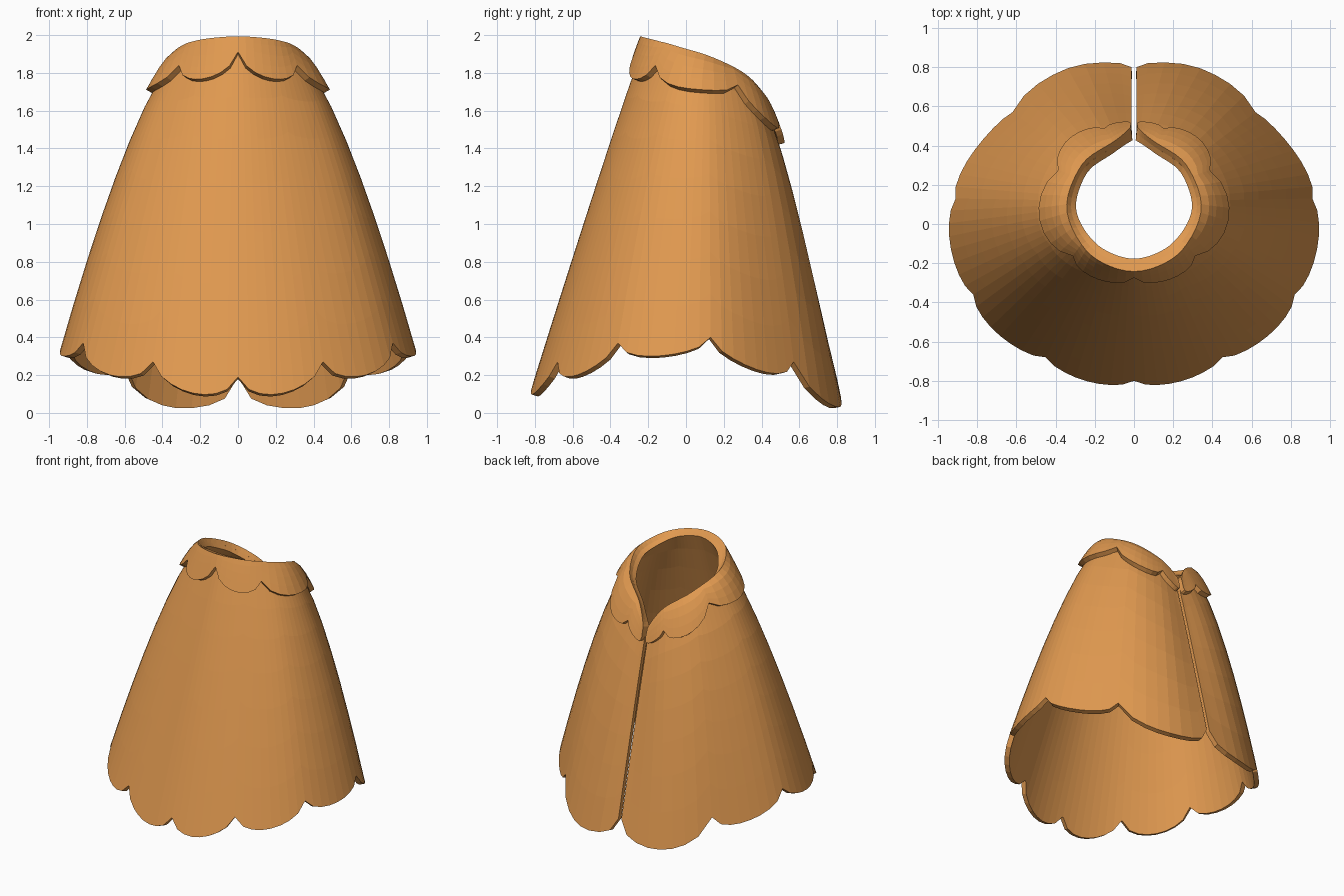
import bpy
import bmesh
from mathutils import Vector

cube = bpy.data.objects.get("Cube")
if cube:
    bpy.data.objects.remove(cube, do_unlink=True)

cloth = bpy.data.materials.new("tan_cloth")
colour = (0.75, 0.32, 0.08, 1)
cloth.diffuse_color = colour
cloth.use_nodes = True
cloth.node_tree.nodes["Principled BSDF"].inputs["Base Color"].default_value = colour

# Left half from front centre to back slit: neck point, hem point, flare power
COLUMNS = [
    ((0, -.21, 1.98), (0, -.80, .19), .95),
    ((.18, -.15, 1.96), (.45, -.68, .27), .90),
    ((.29, -.02, 1.91), (.82, -.36, .37), .75),
    ((.32, .12, 1.86), (.91, .13, .40), .70),
    ((.25, .29, 1.77), (.62, .57, .27), .64),
    ((.11, .39, 1.66), (.32, .76, .22), .72),
    ((.012, .46, 1.52), (.012, .80, .18), .95),
]


def column(i):
    if i < 0:
        t, h, p = COLUMNS[-i]
        return Vector((-t[0], t[1], t[2])), Vector((-h[0], h[1], h[2])), p
    t, h, p = COLUMNS[min(i, len(COLUMNS) - 1)]
    return Vector(t), Vector(h), p


def spline(a, b, c, d, t):
    return 0.5 * (2 * b + (c - a) * t + (2 * a - 5 * b + 4 * c - d) * t ** 2
                  + (3 * b - a - 3 * c + d) * t ** 3)


def surface(u, v):
    """Point around the body (u) and down from neck to hem (v)."""
    i = min(int(u), len(COLUMNS) - 2)
    cols = [column(i + k) for k in (-1, 0, 1, 2)]
    top, hem, power = (spline(*[c[k] for c in cols], u - i) for k in range(3))
    flare = v ** power
    p = top + (hem - top) * flare
    p.z = top.z + (hem.z - top.z) * v
    p.x = max(p.x, 0)
    return p


def sheet(name, scallops, rows, segments, thickness, offset):
    """Scalloped cloth: each scallop is (u0, u1, v0, v1, depth)."""
    stations = []
    for n, (u0, u1, v0, v1, depth) in enumerate(scallops):
        for k in range(0 if n == 0 else 1, segments + 1):
            f = k / segments
            bulge = max(0, 1 - (2 * f - 1) ** 2) ** 0.65
            stations.append((u0 + (u1 - u0) * f, v0 + (v1 - v0) * f + depth * bulge))
    bm = bmesh.new()
    grid = [[bm.verts.new(surface(u, end * (r / rows) ** 1.3)) for r in range(rows + 1)]
            for u, end in stations]
    for a, b in zip(grid, grid[1:]):
        for r in range(rows):
            bm.faces.new((a[r], a[r + 1], b[r + 1], b[r]))
    mesh = bpy.data.meshes.new(name)
    bm.to_mesh(mesh)
    bm.free()
    mesh.materials.append(cloth)
    obj = bpy.data.objects.new(name, mesh)
    bpy.context.collection.objects.link(obj)
    mirror = obj.modifiers.new("mirror", 'MIRROR')
    mirror.use_axis[0] = True
    mirror.merge_threshold = 0.002
    solid = obj.modifiers.new("thickness", 'SOLIDIFY')
    solid.thickness = thickness
    solid.offset = offset
    return obj


# Body with a scalloped hem, open down the back
sheet("cape_body", [
    (0, 1, 1, 1, .065),
    (1, 2, 1, 1, .075),
    (2, 3, 1, 1, .065),
    (3, 4, 1, 1, .075),
    (4, 6, 1, 1, .13),
], 8, 8, .035, -1)

# Scalloped collar lying over the shoulders
sheet("collar", [
    (0, 1.5, .045, .07, .065),
    (1.5, 3.6, .07, .06, .06),
    (3.6, 5, .06, .09, .07),
    (5, 6, .09, .05, .04),
], 4, 8, .035, 1)
